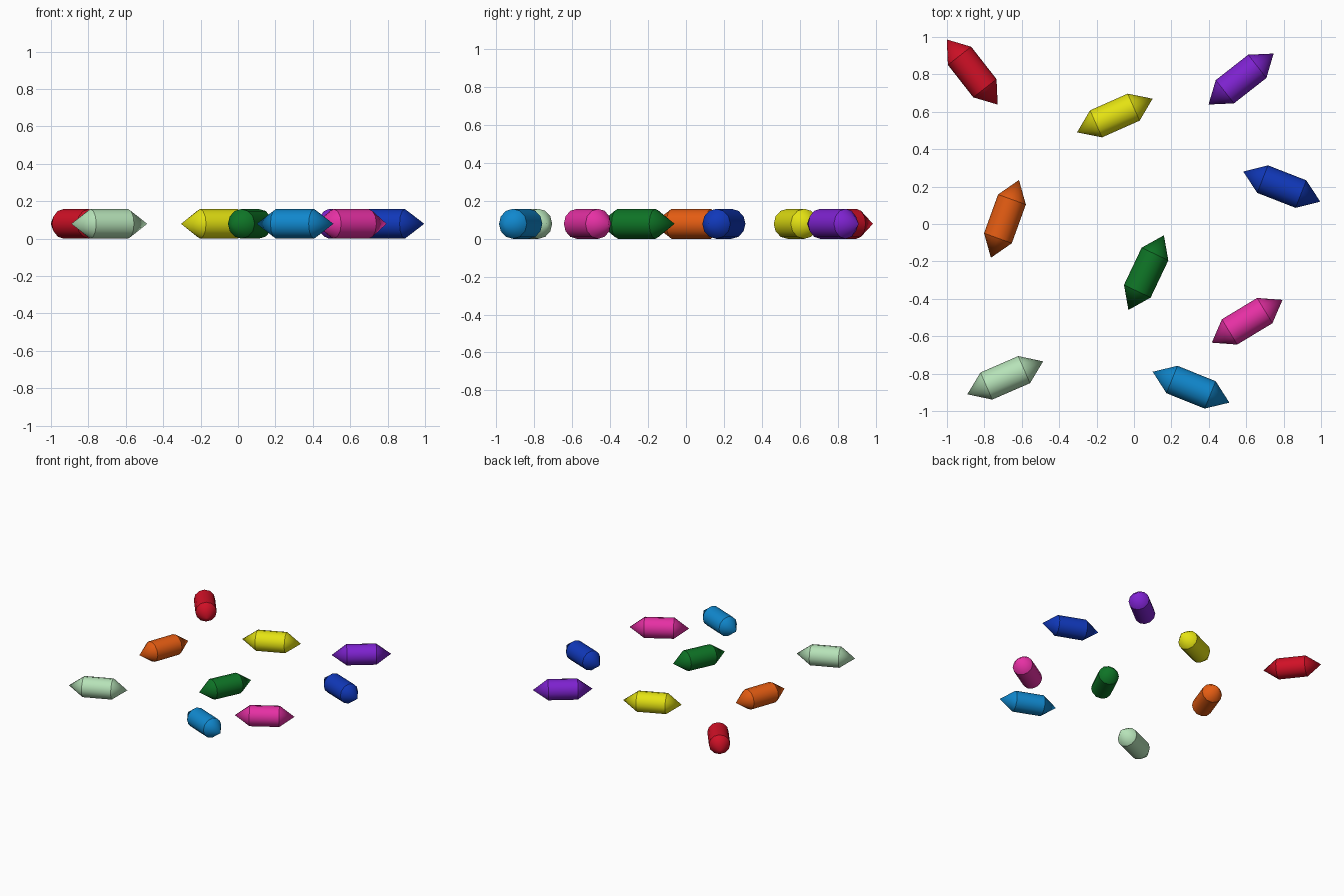
import bpy, bmesh, math
from mathutils import Vector, Matrix

if "Cube" in bpy.data.objects:
    bpy.data.objects.remove(bpy.data.objects["Cube"])

R = 0.079        # barrel radius
HALF = 0.221     # centre to tip
BARREL = 0.11    # centre to shoulder
SIDES = 12


def linear(c):
    c /= 255
    return c / 12.92 if c <= 0.04045 else ((c + 0.055) / 1.055) ** 2.4


def bead(name, rgb, a, b):
    """Lying round barrel with a cone at each end, running from tip a to tip b."""
    mat = bpy.data.materials.new(name.split("_bead")[0])
    mat.diffuse_color = (*[linear(c) for c in rgb], 1)
    mat.use_nodes = True
    mat.node_tree.nodes["Principled BSDF"].inputs["Base Color"].default_value = mat.diffuse_color
    bm = bmesh.new()
    rings = []
    for x in (-BARREL, BARREL):
        rings.append([bm.verts.new((x, R * math.cos(t), R * math.sin(t)))
                      for t in (2 * math.pi * i / SIDES for i in range(SIDES))])
    tips = [bm.verts.new((x, 0, 0)) for x in (-HALF, HALF)]
    for i in range(SIDES):
        j = (i + 1) % SIDES
        bm.faces.new((rings[0][i], rings[0][j], rings[1][j], rings[1][i]))
        bm.faces.new((tips[0], rings[0][j], rings[0][i]))
        bm.faces.new((tips[1], rings[1][i], rings[1][j]))
    bmesh.ops.recalc_face_normals(bm, faces=bm.faces)
    # place along the tip-to-tip line
    a, b = Vector(a), Vector(b)
    mid, d = (a + b) / 2, b - a
    place = Matrix.Translation((mid.x, mid.y, R)) @ Matrix.Rotation(math.atan2(d.y, d.x), 4, 'Z')
    bmesh.ops.transform(bm, matrix=place, verts=bm.verts)
    # smooth round the body, crisp at the shoulders
    for f in bm.faces:
        f.smooth = True
    for e in bm.edges:
        if len(e.link_faces) == 2 and e.calc_face_angle() > math.radians(32):
            e.smooth = False
    me = bpy.data.meshes.new(name)
    bm.to_mesh(me)
    bm.free()
    me.materials.append(mat)
    bpy.context.collection.objects.link(bpy.data.objects.new(name, me))


# nine scattered beads: name, colour, two tips in plan
bead("red_bead", (208, 16, 38), (-1.0, 0.985), (-0.73, 0.64))
bead("purple_bead", (126, 34, 208), (0.40, 0.64), (0.745, 0.91))
bead("yellow_bead", (228, 226, 18), (-0.305, 0.49), (0.10, 0.67))
bead("blue_bead", (16, 56, 186), (0.585, 0.28), (0.995, 0.12))
bead("orange_bead", (228, 92, 18), (-0.615, 0.235), (-0.765, -0.18))
bead("green_bead", (14, 116, 38), (0.16, -0.06), (-0.03, -0.46))
bead("magenta_bead", (230, 48, 164), (0.415, -0.635), (0.795, -0.405))
bead("pale_green_bead", (182, 226, 184), (-0.89, -0.91), (-0.487, -0.735))
bead("sky_blue_bead", (16, 136, 206), (0.10, -0.79), (0.51, -0.955))
